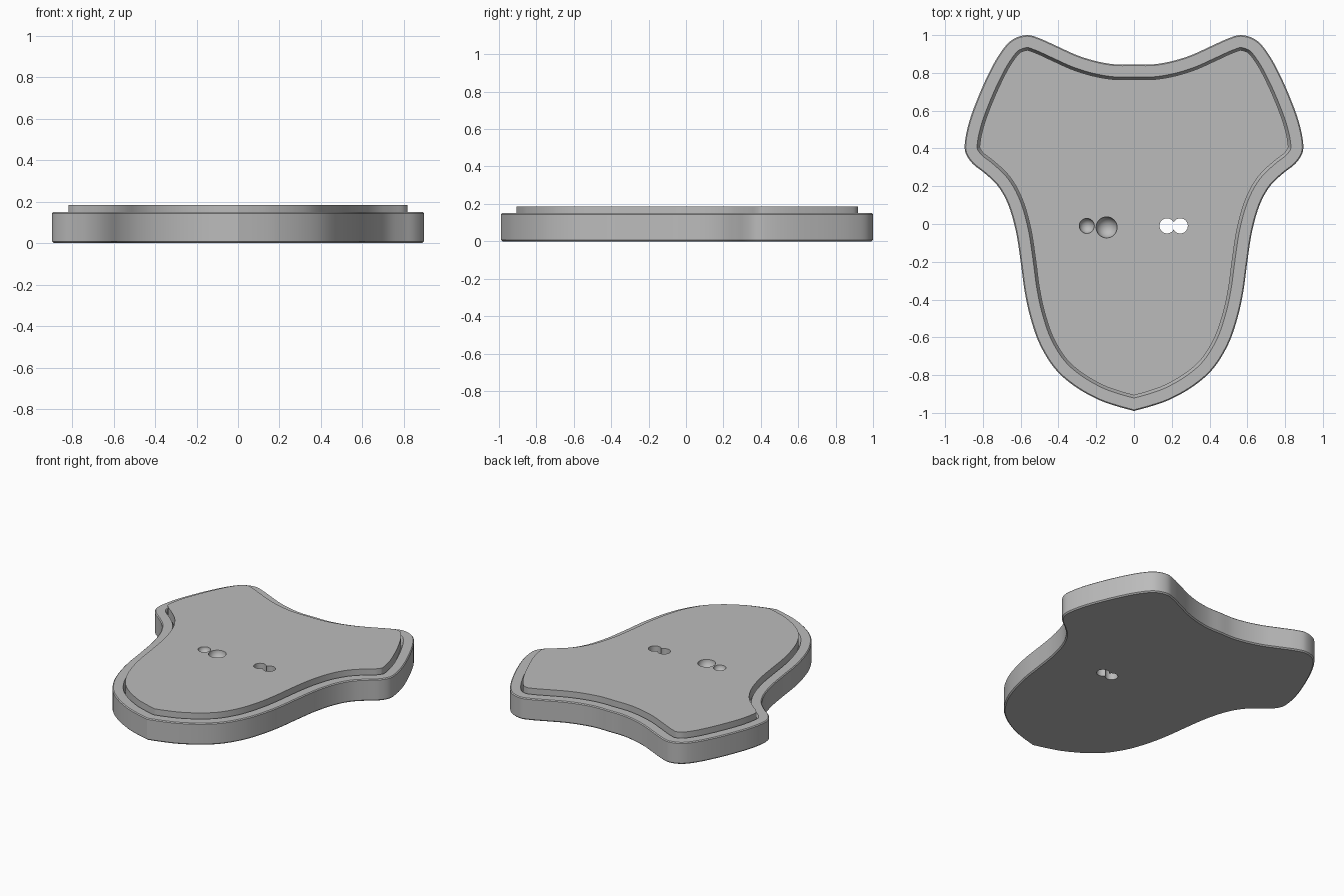
import bpy, bmesh, math
from mathutils import Vector

if "Cube" in bpy.data.objects:
    bpy.data.objects.remove(bpy.data.objects["Cube"])

# Right half of the shield outline, bottom tip to top centre
HALF = [(0, -.99), (.1, -.962), (.2, -.925), (.32, -.855), (.42, -.765), (.5, -.635),
        (.55, -.49), (.58, -.35), (.6, -.2), (.625, -.04), (.665, .1), (.72, .2),
        (.79, .268), (.855, .32), (.893, .38), (.893, .45), (.87, .55), (.83, .66),
        (.775, .785), (.715, .895), (.65, .972), (.57, 1.0), (.5, .983), (.4, .938),
        (.3, .893), (.2, .862), (.1, .845), (0, .845)]
STEPS = 5


def smooth_outline():
    p = [Vector(v) for v in HALF]
    p = [p[0] * 2 - p[1]] + p + [p[-1] * 2 - p[-2]]
    half = []
    for i in range(1, len(p) - 2):
        a, b, c, d = p[i - 1:i + 3]
        for s in range(STEPS):
            t = s / STEPS
            half.append(.5 * (2 * b + (c - a) * t + (2 * a - 5 * b + 4 * c - d) * t * t
                              + (3 * b - a - 3 * c + d) * t ** 3))
    half.append(p[-2])
    return half + [Vector((-v.x, v.y)) for v in half[-2:0:-1]]


def inset(loop, d):
    """Offset inwards; folded points collapse onto the nearest good one."""
    n, moved = len(loop), []
    for i, v in enumerate(loop):
        t = (loop[(i + 1) % n] - loop[i - 1]).normalized()
        moved.append(v + Vector((-t.y, t.x)) * d)
    good = [q for q in moved if min((q - v).length for v in loop) > d * .97]
    return [q if q in good else min(good, key=lambda g: (g - q).length) for q in moved]


grey = bpy.data.materials.new("grey")
grey.diffuse_color = (.5, .5, .5, 1)
grey.use_nodes = True
grey.node_tree.nodes["Principled BSDF"].inputs["Base Color"].default_value = grey.diffuse_color

# Shield body: rim, sloped groove and raised panel as stacked loops
outline = smooth_outline()
bm = bmesh.new()
rings = []
for d, z in [(.008, 0), (0, .008), (0, .144), (.006, .15), (.066, .15),
             (.08, .122), (.08, .185)]:
    loop = inset(outline, d) if d else outline
    rings.append([bm.verts.new((v.x, v.y, z)) for v in loop])
n = len(outline)
for lo, hi in zip(rings, rings[1:]):
    for i in range(n):
        j = (i + 1) % n
        bm.faces.new((lo[i], lo[j], hi[j], hi[i]))
bm.faces.new(rings[0][::-1])
bm.faces.new(rings[-1])
bmesh.ops.remove_doubles(bm, verts=bm.verts, dist=.0002)
bmesh.ops.recalc_face_normals(bm, faces=bm.faces)
mesh = bpy.data.meshes.new("shield_plate")
bm.to_mesh(mesh)
bm.free()
plate = bpy.data.objects.new("shield_plate", mesh)
bpy.context.collection.objects.link(plate)
mesh.materials.append(grey)


def cut(cutter):
    cutter.hide_render = True
    cutter.data.materials.append(grey)
    bpy.context.view_layer.objects.active = plate
    mod = plate.modifiers.new("cut", 'BOOLEAN')
    mod.operation, mod.solver, mod.object = 'DIFFERENCE', 'EXACT', cutter
    bpy.ops.object.modifier_apply(modifier=mod.name)
    bpy.data.objects.remove(cutter)


# Pair of overlapping through holes
for x in (.175, .245):
    bpy.ops.mesh.primitive_cylinder_add(vertices=32, radius=.04, depth=.6, location=(x, -.01, .1))
    cut(bpy.context.object)

# Two round dimples
for x, y, r in ((-.25, -.01, .04), (-.145, -.018, .056)):
    bpy.ops.mesh.primitive_uv_sphere_add(segments=32, ring_count=16, radius=r, location=(x, y, .186))
    cut(bpy.context.object)

bpy.ops.object.select_all(action='DESELECT')
plate.select_set(True)
bpy.context.view_layer.objects.active = plate
bpy.ops.object.shade_smooth_by_angle(angle=math.radians(30))
